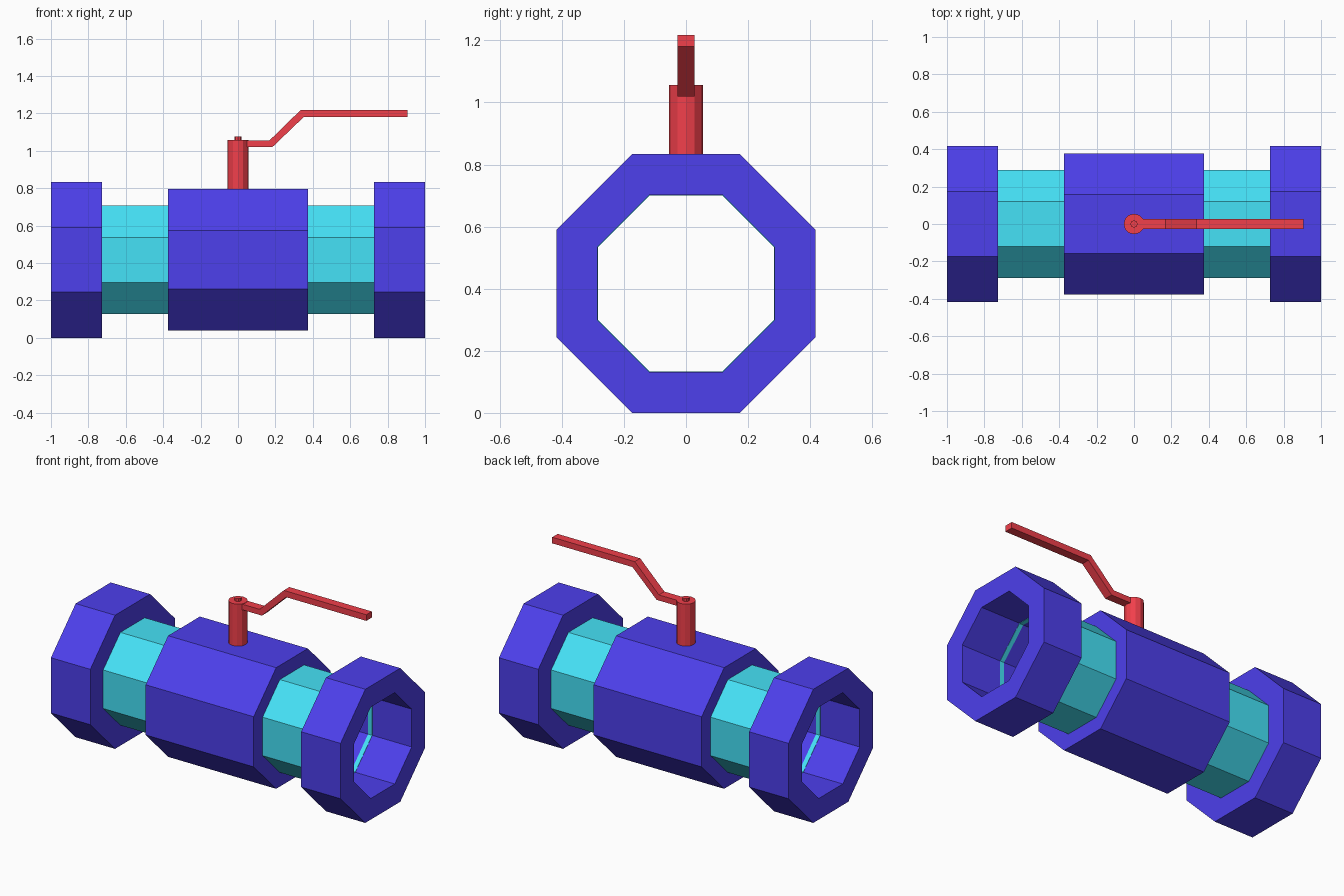
import bpy
import bmesh
import math

if "Cube" in bpy.data.objects:
    bpy.data.objects.remove(bpy.data.objects["Cube"])

AXIS_Z = 0.417      # height of the pipe axis
BORE = 0.285        # bore, measured centre to flat


def material(name, rgb):
    mat = bpy.data.materials.new(name)
    mat.diffuse_color = (*rgb, 1)
    mat.use_nodes = True
    mat.node_tree.nodes["Principled BSDF"].inputs["Base Color"].default_value = mat.diffuse_color
    return mat


BLUE = material("blue_paint", (0.075, 0.05, 0.84))
CYAN = material("cyan_paint", (0.06, 0.76, 0.93))
RED = material("red_paint", (0.88, 0.05, 0.07))


def finish(name, bm, mats):
    bmesh.ops.recalc_face_normals(bm, faces=bm.faces)
    mesh = bpy.data.meshes.new(name)
    bm.to_mesh(mesh)
    bm.free()
    obj = bpy.data.objects.new(name, mesh)
    bpy.context.collection.objects.link(obj)
    for mat in mats:
        mesh.materials.append(mat)
    return obj


def octagon_ring(name, profile, mats, slots):
    """Sweep a closed (x, centre-to-flat) profile round the pipe axis in 8 steps."""
    bm = bmesh.new()
    rings = []
    for k in range(8):
        a = math.radians(22.5 + 45 * k)
        s = 1 / math.cos(math.radians(22.5))
        rings.append([bm.verts.new((x, r * s * math.cos(a), AXIS_Z + r * s * math.sin(a)))
                      for x, r in profile])
    n = len(profile)
    for k in range(8):
        p, q = rings[k], rings[(k + 1) % 8]
        for i in range(n):
            j = (i + 1) % n
            bm.faces.new((p[i], p[j], q[j], q[i])).material_index = slots[i]
    return finish(name, bm, mats)


def tube(name, x0, x1, r):
    return octagon_ring(name, [(x0, BORE), (x0, r), (x1, r), (x1, BORE)], [BLUE], [0] * 4)


def cylinder(name, r, z0, z1, sides):
    bpy.ops.mesh.primitive_cylinder_add(vertices=sides, radius=r, depth=z1 - z0,
                                        location=(0, 0, (z0 + z1) / 2))
    obj = bpy.context.object
    obj.name = name
    obj.data.materials.append(RED)


# Central valve body
tube("valve_body", -0.373, 0.373, 0.378)

# End collars and the necks joining them to the body (neck bore is painted blue)
for side, s in (("left", -1), ("right", 1)):
    tube(side + "_collar", s * 0.728, s * 1.0, 0.417)
    octagon_ring(side + "_neck",
                 [(s * 0.373, BORE - 0.002), (s * 0.373, 0.29), (s * 0.728, 0.29),
                  (s * 0.728, BORE - 0.002), (s * 0.70, BORE - 0.002)],
                 [CYAN, BLUE], [0, 0, 0, 0, 1])

# Stem and its top pin
cylinder("stem", 0.055, 0.79, 1.057, 12)
cylinder("stem_pin", 0.02, 1.05, 1.075, 8)

# Cranked lever handle: side outline extruded across y
outline = [(0.04, 1.055), (0.168, 1.055), (0.335, 1.218), (0.905, 1.218),
           (0.905, 1.18), (0.351, 1.18), (0.184, 1.02), (0.04, 1.02)]
bm = bmesh.new()
face = bm.faces.new([bm.verts.new((x, -0.027, z)) for x, z in outline])
ext = bmesh.ops.extrude_face_region(bm, geom=[face])
bmesh.ops.translate(bm, vec=(0, 0.054, 0),
                    verts=[g for g in ext["geom"] if isinstance(g, bmesh.types.BMVert)])
finish("lever_handle", bm, [RED])
